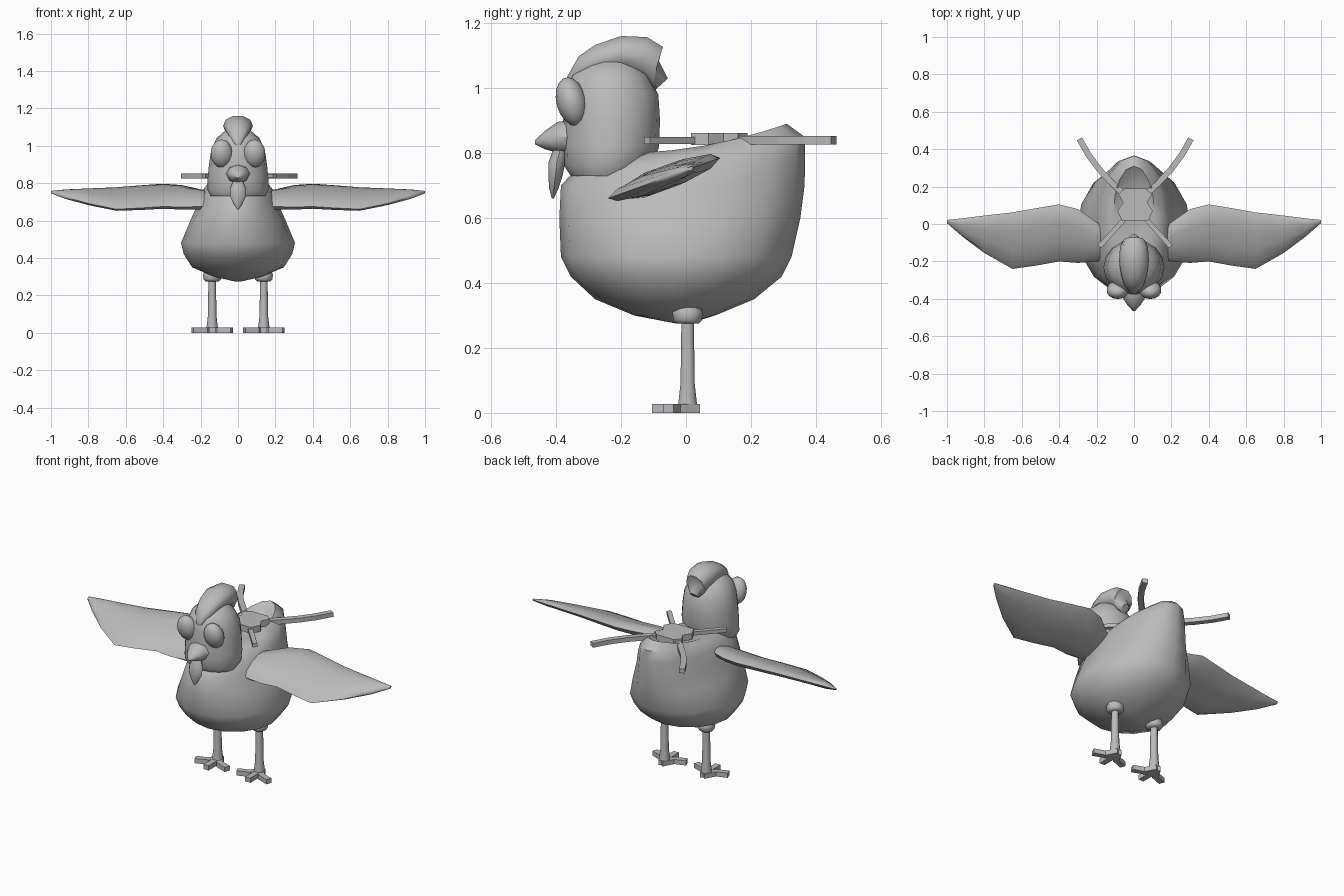
import bpy, bmesh, math
from mathutils import Vector

if "Cube" in bpy.data.objects:
    bpy.data.objects.remove(bpy.data.objects["Cube"])

grey = bpy.data.materials.new("plain grey")
grey.diffuse_color = (0.5, 0.5, 0.5, 1)
grey.use_nodes = True
grey.node_tree.nodes["Principled BSDF"].inputs["Base Color"].default_value = grey.diffuse_color


def finish(name, bm, angle=50, smooth=True):
    bmesh.ops.remove_doubles(bm, verts=bm.verts, dist=0.0005)
    bmesh.ops.recalc_face_normals(bm, faces=bm.faces)
    me = bpy.data.meshes.new(name)
    bm.to_mesh(me)
    bm.free()
    me.materials.append(grey)
    ob = bpy.data.objects.new(name, me)
    bpy.context.collection.objects.link(ob)
    if smooth:
        bpy.context.view_layer.objects.active = ob
        ob.select_set(True)
        bpy.ops.object.shade_smooth_by_angle(angle=math.radians(angle))
        ob.select_set(False)
    return ob


def loft(name, rings, angle=50):
    bm = bmesh.new()
    loops = [[bm.verts.new(p) for p in r] for r in rings]
    n = len(loops[0])
    for a, b in zip(loops, loops[1:]):
        for i in range(n):
            bm.faces.new((a[i], a[(i + 1) % n], b[(i + 1) % n], b[i]))
    bm.faces.new(loops[0])
    bm.faces.new(loops[-1])
    return finish(name, bm, angle)


def circle(n):
    return [(math.cos(2 * math.pi * i / n), math.sin(2 * math.pi * i / n)) for i in range(n)]


def oval(zf, zb, yf, yb, w, n=16):
    """Near-horizontal ring whose back edge may rise to zb."""
    out = []
    for c, s in circle(n):
        t = (s + 1) / 2
        out.append((w * c, yf + (yb - yf) * t, zf + (zb - zf) * t * t))
    return out


def slab(name, outline, z0, z1):
    bm = bmesh.new()
    f = bm.faces.new([bm.verts.new((x, y, z0)) for x, y in outline])
    up = bmesh.ops.extrude_face_region(bm, geom=[f])["geom"]
    bmesh.ops.translate(bm, vec=(0, 0, z1 - z0), verts=[v for v in up if isinstance(v, bmesh.types.BMVert)])
    return finish(name, bm, smooth=False)


def ribbon(path, width):
    """Outline of a flat strip following a path."""
    pts = [Vector(p) for p in path]
    left, right = [], []
    for i, p in enumerate(pts):
        d = (pts[min(i + 1, len(pts) - 1)] - pts[max(i - 1, 0)]).normalized()
        side = Vector((-d.y, d.x)) * width / 2
        left.append(p + side)
        right.append(p - side)
    return left + right[::-1]


# Body with raised tail
loft("body", [oval(*r) for r in (
    (.275, .275, -.03, .01, .02), (.30, .30, -.16, .09, .13), (.35, .35, -.28, .21, .245),
    (.42, .42, -.355, .295, .29), (.48, .48, -.385, .325, .305), (.60, .60, -.39, .352, .255),
    (.70, .70, -.385, .365, .21), (.76, .79, -.33, .367, .185), (.79, .85, -.25, .365, .155),
    (.80, .89, -.2, .31, .11), (.80, .82, -.12, .22, .07))])

# Head
loft("head", [oval(z, z, a, b, w) for z, a, b, w in (
    (.73, -.355, -.14, .145), (.76, -.375, -.10, .162), (.82, -.378, -.083, .163), (.90, -.378, -.08, .155),
    (.98, -.375, -.085, .143), (1.04, -.355, -.115, .115), (1.08, -.30, -.155, .07), (1.095, -.23, -.21, .01))])

# Comb: sections between a top point and a bottom point
comb = []
for ty, tz, by, bz, w in (
        (-.375, 1.02, -.37, 1.0, .015), (-.33, 1.10, -.33, 1.02, .05), (-.28, 1.135, -.27, 1.04, .068),
        (-.2, 1.163, -.2, 1.05, .08), (-.12, 1.16, -.13, 1.03, .075), (-.07, 1.13, -.11, 1.0, .06),
        (-.085, 1.09, -.1, 1.0, .052), (-.055, 1.03, -.1, .99, .025)):
    comb.append([(w * c, by + (ty - by) * (s + 1) / 2, bz + (tz - bz) * (s + 1) / 2) for c, s in circle(10)])
loft("comb", comb)

# Beak, running forward to its tip
loft("beak", [[(w * c, y, z + h * s) for c, s in circle(8)] for y, z, w, h in (
    (-.35, .85, .066, .052), (-.395, .848, .06, .048), (-.435, .84, .034, .028), (-.465, .833, .006, .006))])

# Wattle
loft("wattle", [[(w * c, y + d * s, z) for c, s in circle(8)] for z, y, w, d in (
    (.82, -.385, .022, .02), (.77, -.398, .043, .026), (.73, -.402, .044, .022),
    (.69, -.407, .024, .014), (.66, -.41, .003, .003))])

toe_base = .005
for sx, side in ((1, "right"), (-1, "left")):
    # Bulging eye
    bm = bmesh.new()
    bmesh.ops.create_uvsphere(bm, u_segments=14, v_segments=9, radius=1)
    for v in bm.verts:
        x, y, z = v.co
        v.co = (sx * (.088 + .06 * x), -.352 + .048 * y - .012 * z, .958 + .075 * z)
    finish(side + "_eye", bm)

    # Wing: flattened sections from the shoulder out to the tip
    wing = []
    for x, yf, yb, h in ((.15, -.19, -.02, .035), (.2, -.20, .01, .04), (.3, -.208, .08, .04),
                         (.4, -.20, .105, .038), (.52, -.222, .085, .036), (.65, -.24, .062, .032),
                         (.8, -.155, .045, .026), (.92, -.065, .03, .02), (1, .005, .022, .006)):
        ym, yr = (yf + yb) / 2, (yb - yf) / 2
        wing.append([(sx * x, ym + yr * c, .747 + .36 * (ym + yr * c) + h * s) for c, s in circle(10)])
    loft(side + "_wing", wing, 60)

    # Leg and the feathered cuff above it
    def post(name, rows):
        loft(name, [[(sx * .138 + r * c, .005 + r * s, z) for c, s in circle(10)] for z, r in rows])
    post(side + "_leg", ((.005, .032), (.03, .03), (.09, .023), (.29, .02)))
    post(side + "_cuff", ((.275, .036), (.285, .046), (.31, .049), (.325, .042), (.36, .036)))

    # Foot with three toes
    for label, ex, ey in (("outer", .105, -.055), ("middle", 0, -.105), ("inner", -.105, -.055)):
        cx = sx * .138
        slab(f"{side}_{label}_toe", ribbon([(cx, .035), (cx + sx * ex * .35, -.03), (cx + sx * ex, ey)], .034), 0, .028)

    # Harness arms over the back
    hx = .006
    slab(side + "_long_arm", ribbon([(hx + sx * a, b) for a, b in (
        (.06, .16), (.12, .215), (.19, .29), (.25, .37), (.298, .455))], .032), .826, .852)
    slab(side + "_short_arm", ribbon([(hx + sx * .05, .035), (hx + sx * .19, -.12)], .026), .828, .85)

# Harness plate with zigzag sides
edge = [(.055, .19), (.09, .16), (.065, .115), (.095, .07), (.068, .015)]
slab("harness_plate", [(hx + x, y) for x, y in edge] + [(hx - x, y) for x, y in edge[::-1]], .825, .862)
